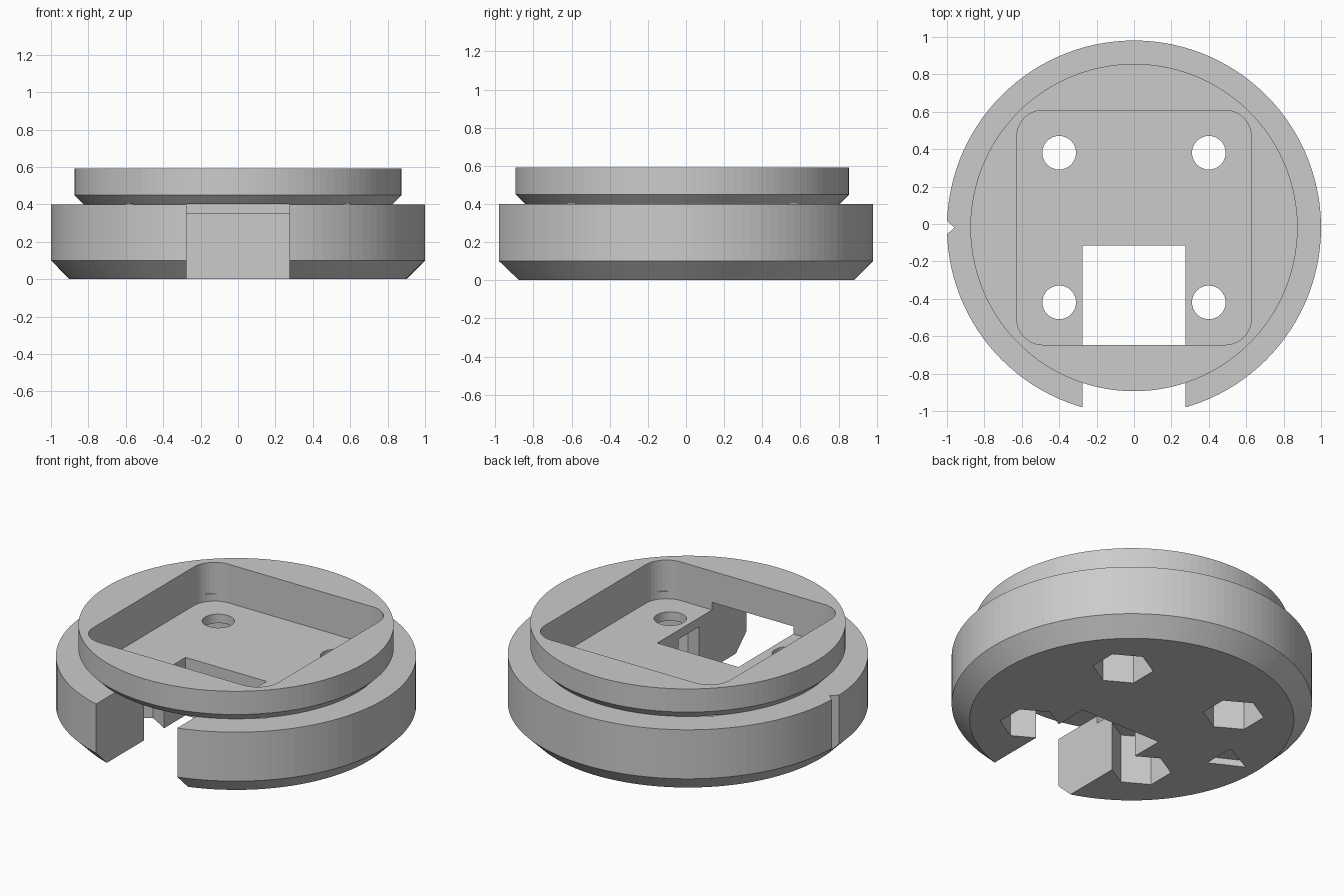
import bpy, bmesh
from math import cos, sin, pi, radians

if "Cube" in bpy.data.objects:
    bpy.data.objects.remove(bpy.data.objects["Cube"])

CY = -0.019          # centre of the round body along y


def loft(name, rings):
    """Closed solid from a stack of matching horizontal outlines."""
    bm = bmesh.new()
    loops = [[bm.verts.new(p) for p in ring] for ring in rings]
    n = len(loops[0])
    for a, b in zip(loops, loops[1:]):
        for i in range(n):
            j = (i + 1) % n
            bm.faces.new((a[i], a[j], b[j], b[i]))
    bm.faces.new(loops[0][::-1])
    bm.faces.new(loops[-1])
    bmesh.ops.recalc_face_normals(bm, faces=bm.faces)
    mesh = bpy.data.meshes.new(name)
    bm.to_mesh(mesh)
    bm.free()
    ob = bpy.data.objects.new(name, mesh)
    bpy.context.collection.objects.link(ob)
    return ob


def circle(x, y, r, n, turn=0.0):
    return [(x + r * cos(2 * pi * i / n + turn), y + r * sin(2 * pi * i / n + turn))
            for i in range(n)]


def prism(name, outline, z0, z1):
    return loft(name, [[(x, y, z) for x, y in outline] for z in (z0, z1)])


def box(name, x0, x1, y0, y1, z0, z1):
    return prism(name, [(x0, y0), (x1, y0), (x1, y1), (x0, y1)], z0, z1)


def rounded_square(half, r, steps=10):
    pts = []
    for k, (sx, sy) in enumerate([(1, 1), (-1, 1), (-1, -1), (1, -1)]):
        for i in range(steps + 1):
            a = radians(90 * k + 90 * i / steps)
            pts.append((sx * (half - r) + r * cos(a), CY + sy * (half - r) + r * sin(a)))
    return pts


def cut(target, cutter):
    cutter.hide_render = True
    mod = target.modifiers.new("cut", 'BOOLEAN')
    mod.operation, mod.solver, mod.object = 'DIFFERENCE', 'EXACT', cutter
    bpy.context.view_layer.objects.active = target
    bpy.ops.object.modifier_apply(modifier=mod.name)
    bpy.data.objects.remove(cutter)


# Round housing: chamfered base, ledge, undercut neck and upper rim
profile = [(0.90, 0), (1.0, 0.10), (1.0, 0.40), (0.825, 0.40), (0.875, 0.45), (0.875, 0.592)]
housing = loft("round_housing",
               [[(x, y, z) for x, y in circle(0, CY, r, 120)] for r, z in profile])

# Rounded square pocket in the top
cut(housing, prism("pocket_cutter", rounded_square(0.627, 0.14), 0.355, 0.8))

# Slot open to the front, below the rim
cut(housing, box("slot_cutter", -0.275, 0.275, -1.3, -0.115, -0.2, 0.401))

# Four screw holes with hexagonal nut recesses underneath
for sx in (-1, 1):
    for sy in (-1, 1):
        x, y = 0.4 * sx, CY + 0.4 * sy
        cut(housing, prism("nut_cutter", circle(x, y, 0.17, 6, pi / 6), -0.2, 0.30))
        cut(housing, prism("hole_cutter", circle(x, y, 0.09, 32), 0.2, 0.5))

# V notch on the left side
cut(housing, prism("notch_cutter", [(-0.96, CY), (-1.06, CY + 0.09), (-1.06, CY - 0.09)], -0.2, 0.43))

# Shallow arrow recess in the underside, pointing at the notch
cut(housing, prism("arrow_cutter",
                   [(-0.825, CY), (-0.63, CY - 0.1), (-0.63, CY + 0.1)], -0.2, 0.04))
